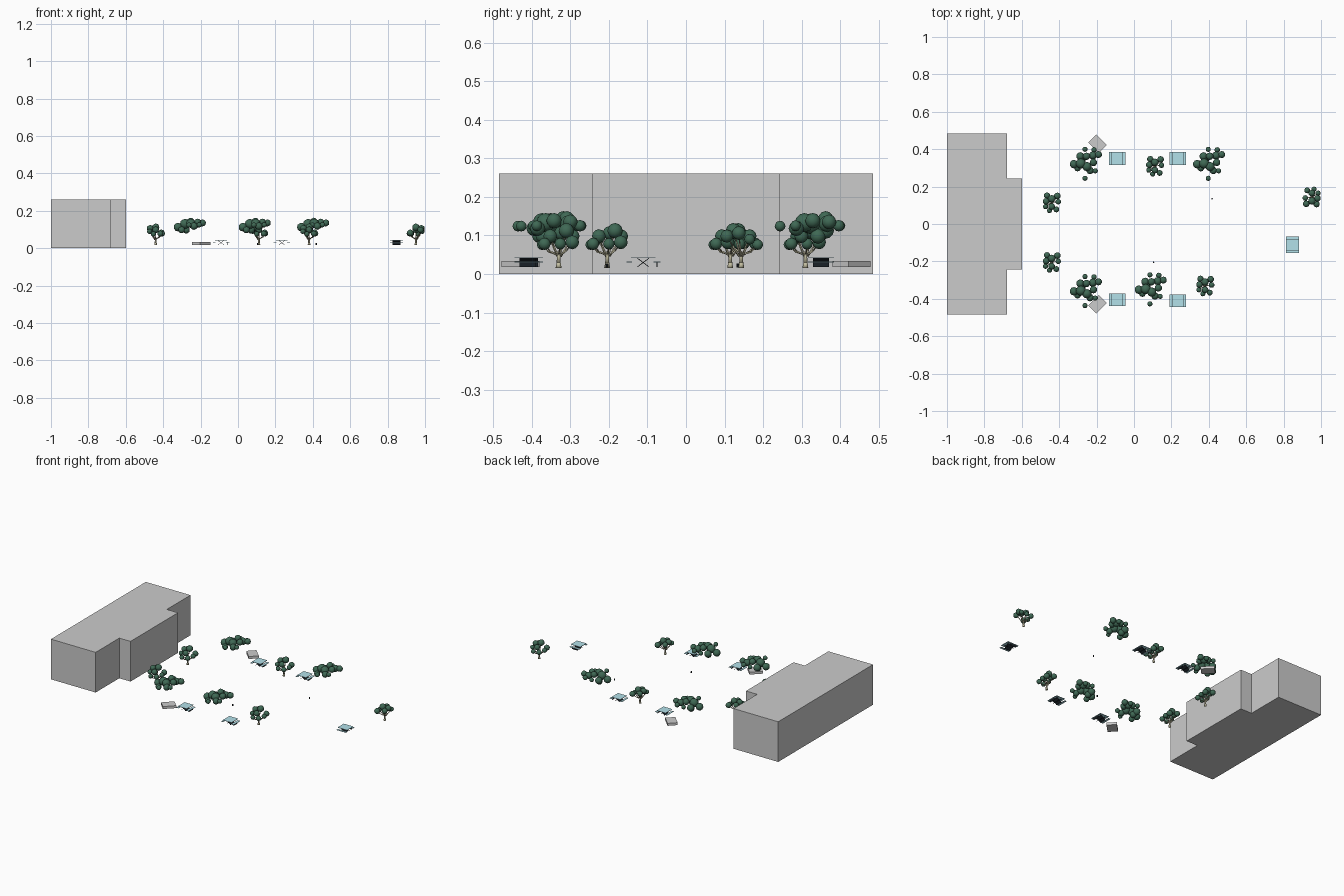
import bpy, bmesh, math
from mathutils import Vector, Matrix

if "Cube" in bpy.data.objects:
    bpy.data.objects.remove(bpy.data.objects["Cube"])


def material(name, rgb):
    m = bpy.data.materials.new(name)
    m.diffuse_color = (*rgb, 1)
    m.use_nodes = True
    m.node_tree.nodes["Principled BSDF"].inputs["Base Color"].default_value = m.diffuse_color
    return m


LEAF = material("leaf_green", (0.05, 0.14, 0.09))
BARK = material("pale_bark", (0.55, 0.52, 0.36))
BLUE = material("pale_blue", (0.45, 0.75, 0.82))
DARK = material("dark_frame", (0.01, 0.015, 0.02))


def to_mesh(bm, name, mat=None, smooth=False):
    me = bpy.data.meshes.new(name)
    for f in bm.faces:
        f.smooth = smooth
    bm.to_mesh(me)
    bm.free()
    if mat:
        me.materials.append(mat)
    return me


def place(me, name, loc=(0, 0, 0), rot=0.0):
    ob = bpy.data.objects.new(name, me)
    ob.location = loc
    ob.rotation_euler = (0, 0, rot)
    bpy.context.collection.objects.link(ob)
    return ob


def box(bm, center, size, tilt=0.0):
    m = (Matrix.Translation(center) @ Matrix.Rotation(tilt, 4, 'Y')
         @ Matrix.Diagonal((*size, 1)))
    bmesh.ops.create_cube(bm, size=1, matrix=m)


def limb(bm, a, b, r1, r2):
    a, b = Vector(a), Vector(b)
    d = b - a
    m = Matrix.Translation((a + b) / 2) @ d.to_track_quat('Z', 'Y').to_matrix().to_4x4()
    bmesh.ops.create_cone(bm, cap_ends=True, segments=7, radius1=r1, radius2=r2,
                          depth=d.length, matrix=m)


def canopy(blobs, name):
    bm = bmesh.new()
    for x, y, z, r in blobs:
        bmesh.ops.create_icosphere(bm, subdivisions=2, radius=r,
                                   matrix=Matrix.Translation((x, y, z)))
    return to_mesh(bm, name, LEAF, True)


# building: main block with a projecting middle bay, extruded from its plan
plan = [(-1, -.485), (-.68, -.485), (-.68, -.243), (-.6, -.243),
        (-.6, .243), (-.68, .243), (-.68, .485), (-1, .485)]
bm = bmesh.new()
base = bm.faces.new([bm.verts.new((x, y, 0)) for x, y in plan])
ext = bmesh.ops.extrude_face_region(bm, geom=[base])
bmesh.ops.translate(bm, vec=(0, 0, .26),
                    verts=[v for v in ext["geom"] if isinstance(v, bmesh.types.BMVert)])
bmesh.ops.recalc_face_normals(bm, faces=bm.faces)
place(to_mesh(bm, "building"), "building")

# large canopies: foliage only
big = [(-.064, -.014, .113, .023), (-.027, -.011, .13, .027), (.005, -.027, .133, .025),
       (.037, .032, .13, .022), (.067, .037, .135, .019), (.043, .062, .125, .015),
       (-.005, .065, .125, .014), (.022, -.048, .118, .02), (.05, -.05, .125, .014),
       (-.005, -.09, .124, .014), (-.03, .028, .113, .022), (-.045, -.035, .098, .018),
       (.04, -.005, .138, .02), (.003, .028, .143, .02), (-.02, .008, .098, .02)]
big_mesh = canopy(big, "large_canopy")
for x, y in [(-.257, .334), (.402, .334), (-.257, -.346), (.09, -.337)]:
    place(big_mesh, "large_canopy", (x, y, 0))

# small trees: trunk, branches and foliage
small = [(-.025, .037, .098, .017), (0, .02, .112, .02), (.03, .035, .082, .018),
         (.035, .004, .078, .015), (-.03, .006, .106, .018), (0, -.022, .098, .018),
         (.025, -.037, .078, .016), (-.012, -.043, .076, .014), (-.033, -.022, .09, .014)]
small_leaf = canopy(small, "small_tree_foliage")
bm = bmesh.new()
limb(bm, (0, 0, .016), (0, 0, .03), .008, .0055)
limb(bm, (0, 0, .03), (0, 0, .058), .0055, .004)
for i, (x, y, z, r) in enumerate(small):
    fork = (x * .15, y * .15, .046 + .002 * (i % 4))
    elbow = (x * .6, y * .6, z * .75)
    limb(bm, fork, elbow, .0028, .002)
    limb(bm, elbow, (x, y, z), .002, .001)
small_wood = to_mesh(bm, "small_tree_trunk", BARK, True)
for x, y, a in [(-.44, .115, 0), (-.44, -.204, 0), (.112, .31, 0),
                (.38, -.33, 0), (.951, .143, math.pi)]:
    place(small_leaf, "small_tree_foliage", (x, y, 0), a)
    place(small_wood, "small_tree_trunk", (x, y, 0), a)

# picnic tables: top and two seats over crossed leg boards
bm = bmesh.new()
box(bm, (-.006, 0, .042), (.063, .068, .002))
box(bm, (-.042, 0, .031), (.014, .068, .002))
box(bm, (.03, 0, .031), (.018, .068, .002))
table_top = to_mesh(bm, "table_top_and_seats", BLUE)
bm = bmesh.new()
for s in (-1, 1):
    box(bm, (-.006, 0, .0295), (.037, .042, .0018), s * math.atan2(.023, .031))
box(bm, (.03, 0, .024), (.002, .042, .012))
table_legs = to_mesh(bm, "table_legs", DARK)
for x, y, a in [(-.085, .35, 0), (.24, .35, 0), (-.085, -.405, 0),
                (.24, -.411, 0), (.847, -.105, math.pi / 2)]:
    place(table_top, "table_top_and_seats", (x, y, 0), a)
    place(table_legs, "table_legs", (x, y, 0), a)

# low diagonal platforms
bm = bmesh.new()
box(bm, (0, 0, .026), (.08, .06, .016))
platform = to_mesh(bm, "platform")
for s in (-1, 1):
    place(platform, "platform", (-.196, s * .429, 0), s * math.radians(135))

# tiny bollards
bm = bmesh.new()
bmesh.ops.create_cone(bm, cap_ends=True, segments=10, radius1=.004, radius2=.004,
                      depth=.01, matrix=Matrix.Translation((0, 0, .022)))
bollard = to_mesh(bm, "bollard", DARK)
for x, y in [(.418, .135), (.105, -.205)]:
    place(bollard, "bollard", (x, y, 0))
